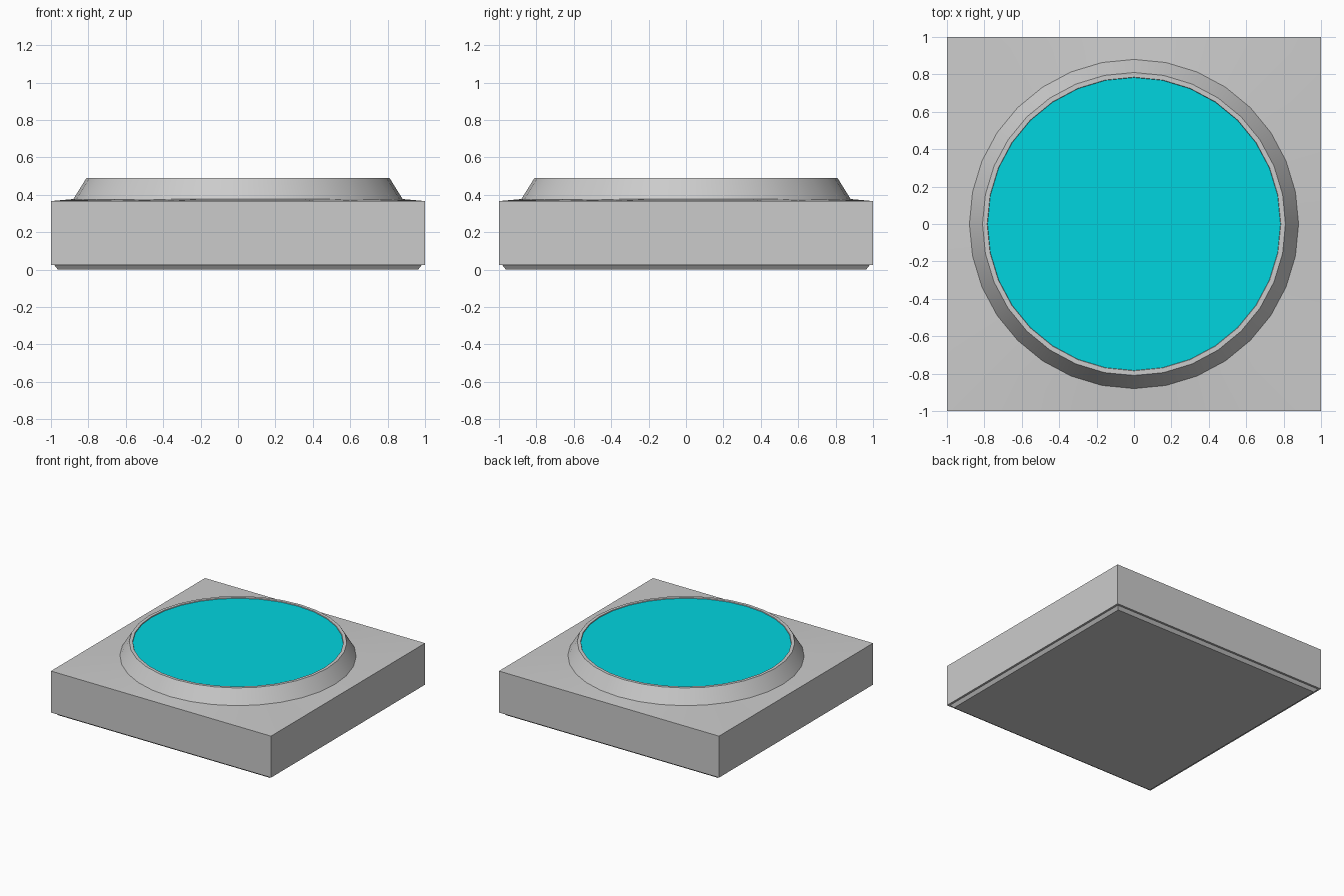
import bpy, bmesh
from math import sin, cos, pi, radians

if "Cube" in bpy.data.objects:
    bpy.data.objects.remove(bpy.data.objects["Cube"])

N = 32


def ring(bm, size, z, square=False):
    """Round ring, or square ring with its points projected radially."""
    pts = []
    for i in range(N):
        c, s = cos(2 * pi * i / N), sin(2 * pi * i / N)
        k = size / max(abs(c), abs(s)) if square else size
        pts.append(bm.verts.new((c * k, s * k, z)))
    return pts


def loft(name, profile, close_bottom=True, close_top=True):
    bm = bmesh.new()
    rings = [ring(bm, *p) for p in profile]
    for a, b in zip(rings, rings[1:]):
        for i in range(N):
            j = (i + 1) % N
            bm.faces.new((a[i], a[j], b[j], b[i]))
    if close_bottom:
        bm.faces.new(rings[0][::-1])
    if close_top:
        bm.faces.new(rings[-1])
    me = bpy.data.meshes.new(name)
    bm.to_mesh(me)
    bm.free()
    ob = bpy.data.objects.new(name, me)
    bpy.context.collection.objects.link(ob)
    bpy.context.view_layer.objects.active = ob
    ob.select_set(True)
    bpy.ops.object.shade_smooth_by_angle(angle=radians(30))
    ob.select_set(False)
    return ob


# Square base with undercut foot, rising to a sloped round collar and its lip
loft("base_with_collar", [
    (0.963, 0.0, True),
    (0.983, 0.025, True),
    (1.0, 0.025, True),
    (1.0, 0.366, True),
    (0.88, 0.377),
    (0.81, 0.49),
    (0.785, 0.49),
    (0.783, 0.484),
], close_top=False)

# Coloured round pad set just below the lip
pad = loft("pad", [(0.783, 0.484)], close_bottom=False)
mat = bpy.data.materials.new("cyan")
mat.diffuse_color = (0.0, 0.66, 0.74, 1)
mat.use_nodes = True
mat.node_tree.nodes["Principled BSDF"].inputs["Base Color"].default_value = mat.diffuse_color
pad.data.materials.append(mat)
